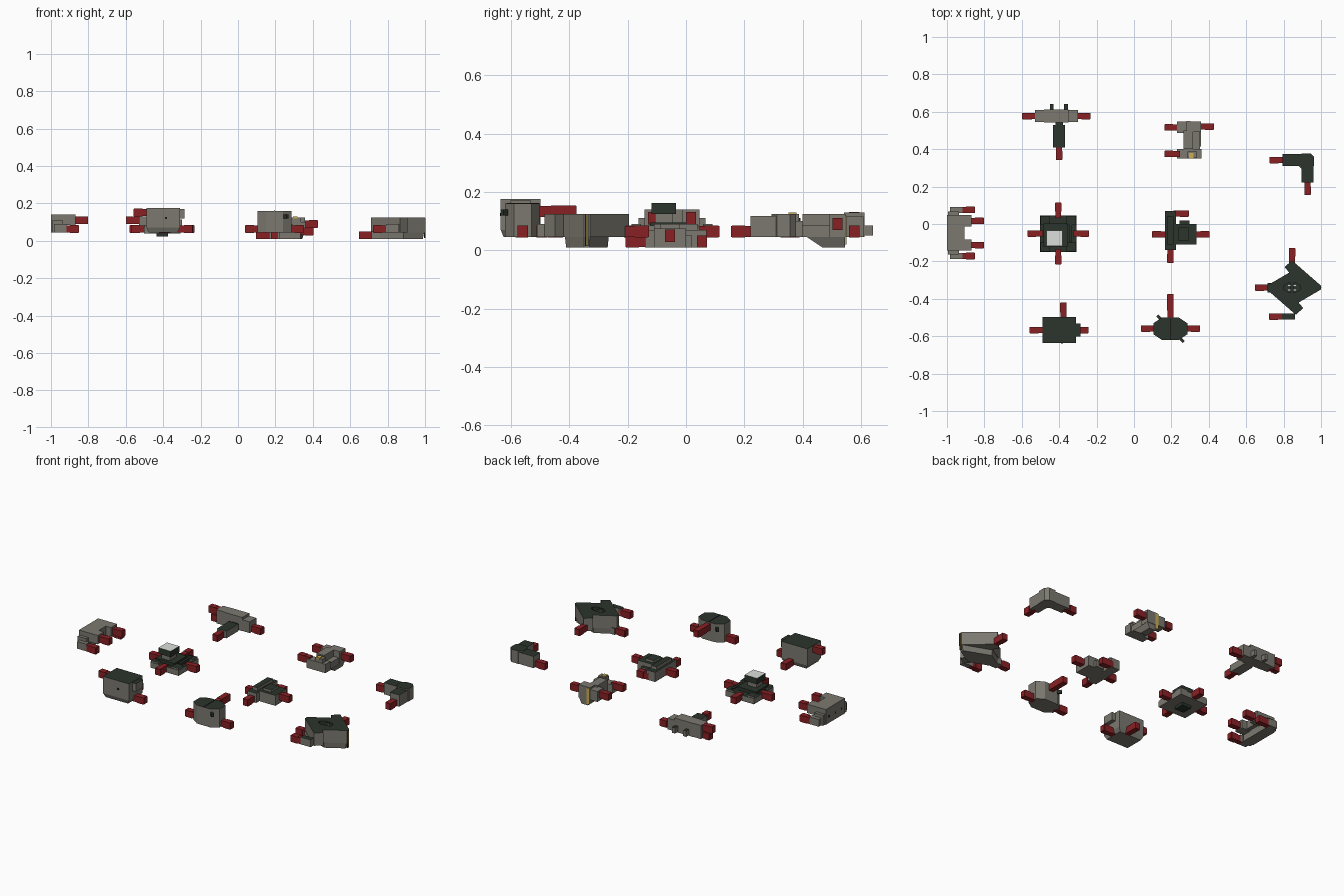
import bpy, bmesh, math
from mathutils import Vector

default_cube = bpy.data.objects.get("Cube")
if default_cube:
    bpy.data.objects.remove(default_cube, do_unlink=True)


def material(name, red, green, blue):
    made = bpy.data.materials.new(name)
    made.use_nodes = True
    made.diffuse_color = (red, green, blue, 1)
    made.node_tree.nodes["Principled BSDF"].inputs["Base Color"].default_value = made.diffuse_color
    return made


GREY = material("warm grey", .2, .19, .16)
DARK = material("dark green", .025, .035, .025)
RED = material("dark red", .25, .015, .018)
BLACK = material("near black", .01, .01, .01)
YELLOW = material("yellow", .6, .43, .08)
PALE = material("pale grey", .72, .74, .72)

# Shared height levels and connector directions
GROUND, FLOOR, DECK, ROOF = .01, .045, .085, .125
PLUG_LOW, PLUG_MID, PLUG_HIGH = .03, .064, .11
LEFT, RIGHT, FRONT, BACK = Vector((-1, 0)), Vector((1, 0)), Vector((0, -1)), Vector((0, 1))


def rectangle(x, y, width, depth):
    return [Vector((x + i * width / 2, y + j * depth / 2))
            for i, j in ((-1, -1), (1, -1), (1, 1), (-1, 1))]


def octagon(x, y, width, depth, cut_x, cut_y):
    outline = []
    for i, j in ((-1, -1), (1, -1), (1, 1), (-1, 1)):
        corner = Vector((x + i * width / 2, y + j * depth / 2))
        pair = [corner - Vector((0, j * cut_y)), corner - Vector((i * cut_x, 0))]
        outline += pair if i == j else reversed(pair)
    return outline


def point_symmetric(half):
    half = [Vector(point) for point in half]
    return half + [-point for point in half]


class Module:
    """A group of parts that share an origin and a name."""

    def __init__(self, name, x, y):
        self.name, self.origin = name, (x, y, 0)

    def prism(self, part, outline, low, high, side=GREY, top=None, foot=1, pivot=None):
        """Extrude a plan outline; foot scales the base about the pivot."""
        pivot = Vector(pivot) if pivot else sum(outline, Vector((0, 0))) / len(outline)
        bm = bmesh.new()
        base = [bm.verts.new((*(pivot + (p - pivot) * foot), low)) for p in outline]
        rim = [bm.verts.new((*p, high)) for p in outline]
        bm.faces.new(base)
        bm.faces.new(rim).material_index = 1
        for i in range(len(outline)):
            bm.faces.new((base[i - 1], base[i], rim[i], rim[i - 1]))
        bmesh.ops.recalc_face_normals(bm, faces=bm.faces)
        mesh = bpy.data.meshes.new(part)
        bm.to_mesh(mesh)
        bm.free()
        mesh.materials.append(side)
        mesh.materials.append(top or side)
        made = bpy.data.objects.new(f"{self.name}_{part}", mesh)
        made.location = self.origin
        bpy.context.collection.objects.link(made)
        return made

    def box(self, part, x, y, width, depth, low, high, side=GREY, top=None, **taper):
        return self.prism(part, rectangle(x, y, width, depth), low, high, side, top, **taper)

    def plug(self, block, direction, height, length=.068, shift=0):
        """Red connector with a raised rim, standing out of one side of a block."""
        points = [vertex.co.xy for vertex in block.data.vertices]
        low = Vector((min(p.x for p in points), min(p.y for p in points)))
        high = Vector((max(p.x for p in points), max(p.y for p in points)))
        across = Vector((abs(direction.y), abs(direction.x)))
        half = (high - low) / 2
        start = (low + high) / 2 + across * shift
        start += direction * abs(half.dot(direction))
        for part, near, far, girth in (("neck", -.015, length, .032),
                                       ("rim", length * .3, length - .003, .035)):
            middle = start + direction * (near + far) / 2
            size = across * girth + Vector((abs(direction.x), abs(direction.y))) * (far - near)
            rise = girth * .6
            self.box(f"connector_{part}", *middle, *size, height - rise, height + rise, RED)


# Tee: cross bar, rear prongs and a lower arm
tee = Module("tee", -.4, .577)
tee.box("bar", -.015, 0, .13, .07, FLOOR, .13)
left_end = tee.box("left_end", -.1, 0, .06, .065, FLOOR, .13)
right_end = tee.box("right_end", .07, 0, .06, .065, FLOOR, .115)
for x in (-.04, .037):
    tee.box("prong", x, .045, .02, .04, .05, DECK, GREY, DARK)
tee.box("neck", 0, -.04, .04, .04, FLOOR, DECK, GREY, DARK)
arm = tee.box("arm", 0, -.107, .064, .12, FLOOR, .09, GREY, DARK)
tee.plug(left_end, LEFT, PLUG_HIGH)
tee.plug(left_end, LEFT, PLUG_MID, length=.05)
tee.plug(right_end, RIGHT, PLUG_MID)
tee.plug(arm, FRONT, PLUG_MID)

# Bridge: two end blocks joined by a wall with a sloping belly
bridge = Module("bridge", .3, .45)
bridge.box("wall", -.01, 0, .053, .1, FLOOR, ROOF)
bridge.box("step", .03, 0, .045, .1, FLOOR, DECK)
bridge.box("belly", .02, .03, .075, .13, GROUND, FLOOR, foot=.6, pivot=(.02, .095))
rear = bridge.box("rear_block", .02, .07, .078, .055, FLOOR, ROOF)
shelf = bridge.box("rear_shelf", -.04, .067, .06, .06, .05, .115)
front = bridge.box("front_block", -.005, -.075, .13, .05, FLOOR, .1)
bridge.box("front_post", .012, -.08, .05, .035, .05, ROOF)
bridge.box("rear_stripe", -.008, .098, .02, .006, .02, .12, YELLOW)
bridge.box("top_mark", .007, -.085, .024, .028, .12, .129, YELLOW)
for block, side in ((shelf, LEFT), (rear, RIGHT), (front, LEFT)):
    bridge.plug(block, side, .09)

# Elbow: two arms and a corner with cut edges
elbow = Module("elbow", .928, .342)
side_arm = elbow.box("side_arm", -.08, 0, .11, .065, FLOOR, .118, GREY, DARK)
front_arm = elbow.box("front_arm", 0, -.065, .065, .11, FLOOR, .118, GREY, DARK)
elbow.prism("corner", octagon(-.007, -.007, .085, .085, .02, .02), FLOOR, ROOF, GREY, DARK)
elbow.plug(side_arm, LEFT, PLUG_MID)
elbow.plug(front_arm, FRONT, PLUG_MID)

# Dock: back wall with four sockets facing right
dock = Module("dock", -.95, -.048)
dock.box("wall", -.015, 0, .07, .19, FLOOR, .14)
dock.box("core", .02, 0, .05, .11, .09, .14)
for sign in (-1, 1):
    upper = dock.box("upper_arm", .045, sign * .065, .07, .06, DECK, .14)
    dock.plug(upper, RIGHT, PLUG_HIGH)
    dock.box("web", -.015, sign * .095, .06, .04, FLOOR, PLUG_HIGH)
    lower = dock.box("lower_arm", 0, sign * .123, .065, .032, FLOOR, .09)
    dock.plug(lower, RIGHT, PLUG_MID)
for step in (-1, 0, 1):
    dock.box("port", -.048, step * .06, .005, .012, .08, .092, BLACK)

# Hub: four-way base with a mast and pale-topped tower
hub = Module("hub", -.405, -.051)
base = hub.box("base", 0, 0, .195, .195, .04, .075, GREY, DARK)
hub.box("foot", 0, 0, .064, .064, .022, .04, DARK)
for x in (-1, 1):
    for y in (-1, 1):
        hub.box("corner", x * .07, y * .07, .05, .05, .07, DECK, GREY, DARK)
hub.box("tier", -.015, -.01, .13, .125, .07, .095, DARK)
hub.box("ridge", .065, .02, .015, .125, .07, .09, DARK)
hub.box("mast", -.02, -.025, .06, .06, .09, .13, GREY)
hub.box("tower", -.02, -.025, .085, .085, ROOF, .162, DARK, PALE)
for side in (LEFT, RIGHT, FRONT, BACK):
    hub.plug(base, side, PLUG_MID)

# Spine: long bar with a side body and raised ribs
spine = Module("spine", .195, -.055)
bar = spine.box("bar", 0, .02, .06, .21, GROUND, .07, GREY, DARK)
body = spine.box("body", .08, 0, .12, .11, GROUND, .075, GREY, DARK)
spine.box("tail", .075, .06, .055, .03, GROUND, .05, GREY, DARK)
spine.box("rib", 0, .02, .035, .15, .065, .09, GREY, DARK)
spine.box("deck", .07, 0, .055, .07, .07, .09, GREY, DARK)
spine.plug(bar, LEFT, PLUG_LOW, shift=-.02)
spine.plug(bar, RIGHT, PLUG_LOW, shift=.09)
spine.plug(bar, FRONT, PLUG_LOW)
spine.plug(body, RIGHT, .05)

# Block: tall box over a tapering belly
block = Module("block", -.4, -.567)
main = block.box("body", 0, 0, .18, .137, .07, .175, GREY, DARK)
block.box("belly", 0, 0, .18, .137, FLOOR, .07, foot=.85)
block.box("overhang", .1, 0, .03, .07, .12, .17, GREY, DARK)
block.box("port", .015, -.069, .01, .004, .118, .128, BLACK)
block.plug(main, LEFT, .152)
block.plug(main, RIGHT, PLUG_MID)
block.plug(main, BACK, PLUG_MID, length=.08, shift=.022)

# Facet: long octagon crossed by a diagonal pin
facet = Module("facet", .195, -.56)
shell = facet.prism("shell", octagon(0, 0, .18, .12, .045, .03), FLOOR, .16, GREY, DARK)
facet.box("seam", 0, 0, .005, .11, .155, .162, BLACK)
pin = facet.box("pin", 0, 0, .2, .015, .12, .14, DARK)
pin.rotation_euler.z = math.radians(-45)
facet.plug(shell, LEFT, PLUG_MID)
facet.plug(shell, RIGHT, PLUG_MID)
facet.plug(shell, BACK, .133, length=.125)

# Diamond: notched body with a top opening over a tapering keel
diamond = Module("diamond", .855, -.34)
notched = point_symmetric([(.145, .01), (.145, -.01), (.025, -.08), (.05, -.11), (.01, -.145)])
hull = diamond.prism("hull", notched, FLOOR, ROOF, GREY, DARK)
plain = point_symmetric([(.14, .01), (.14, -.01), (.03, -.075)])
diamond.prism("keel", plain, GROUND, FLOOR, foot=.95)
cutter = diamond.prism("opening_cutter", octagon(-.01, 0, .09, .05, .025, .015), .09, .2, DARK)
cutter.hide_render = True
cutter.hide_set(True)
opening = hull.modifiers.new("opening", "BOOLEAN")
opening.object = cutter
diamond.box("opening_bridge", -.01, 0, .018, .05, DECK, .12, GREY, DARK)
for sign in (-1, 1):
    diamond.box("opening_light", -.01, sign * .012, .05, .01, DECK, .1, PALE)
diamond.box("edge_strip", .143, 0, .006, .012, .015, .122, BLACK)
diamond.box("edge_line", .143, 0, .007, .003, .015, .122, YELLOW)
step = diamond.box("left_step", -.11, 0, .06, .05, GROUND, .05, GREY, DARK)
side_block = diamond.box("side_block", -.03, -.155, .07, .032, FLOOR, .09, GREY, DARK)
diamond.plug(step, LEFT, PLUG_LOW)
diamond.plug(side_block, LEFT, PLUG_MID)
diamond.plug(hull, BACK, PLUG_MID, shift=-.01)
